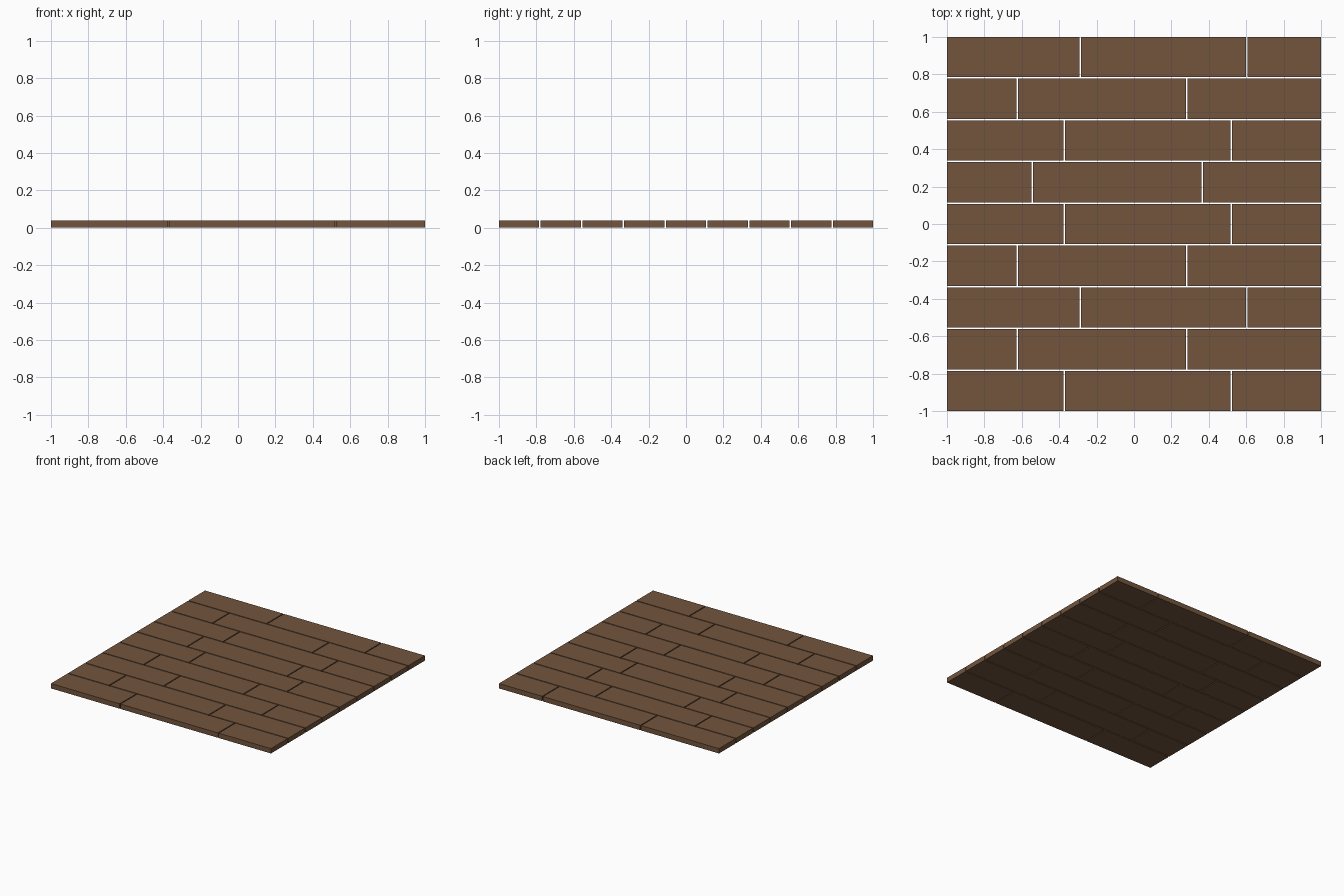
import bpy, bmesh
from mathutils import Matrix

if "Cube" in bpy.data.objects:
    bpy.data.objects.remove(bpy.data.objects["Cube"])

THICK, GAP, ROWS = 0.04, 0.008, 9
WIDTH = (2 - GAP * (ROWS - 1)) / ROWS

wood = bpy.data.materials.new("brown_wood")
wood.diffuse_color = (0.17, 0.09, 0.046, 1)
wood.use_nodes = True
wood.node_tree.nodes["Principled BSDF"].inputs["Base Color"].default_value = wood.diffuse_color

# joint positions along x for each repeating row layout
JOINTS = {
    "A": (-0.288, 0.604),
    "B": (-0.625, 0.281),
    "C": (-0.372, 0.521),
    "D": (-0.543, 0.364),
}


def plank(name, x0, x1, y0, y1):
    bm = bmesh.new()
    size = Matrix.Diagonal((x1 - x0, y1 - y0, THICK, 1))
    place = Matrix.Translation(((x0 + x1) / 2, (y0 + y1) / 2, THICK / 2))
    bmesh.ops.create_cube(bm, size=1, matrix=place @ size)
    mesh = bpy.data.meshes.new(name)
    bm.to_mesh(mesh)
    bm.free()
    mesh.materials.append(wood)
    bpy.context.collection.objects.link(bpy.data.objects.new(name, mesh))


# rows of three planks from front to back, narrow open gaps between them
for row, layout in enumerate("CBABCDCBA"):
    y0 = -1 + row * (WIDTH + GAP)
    a, b = JOINTS[layout]
    h = GAP / 2
    for i, (x0, x1) in enumerate(((-1, a - h), (a + h, b - h), (b + h, 1))):
        plank(f"floor_plank_{row + 1}_{i + 1}", x0, x1, y0, y0 + WIDTH)
